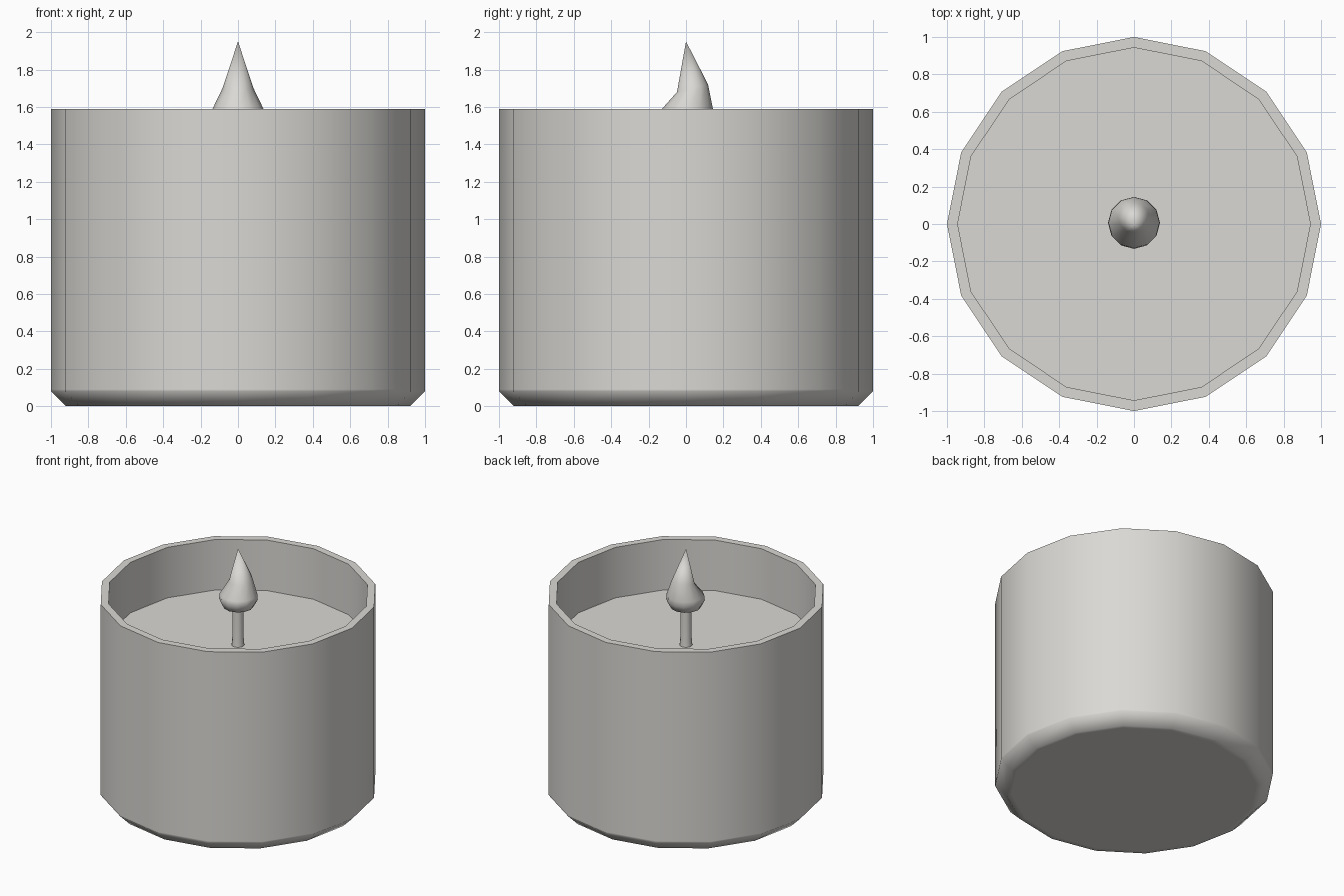
import bpy, bmesh, math

if "Cube" in bpy.data.objects:
    bpy.data.objects.remove(bpy.data.objects["Cube"])

grey = bpy.data.materials.new("warm_grey")
grey.diffuse_color = (0.7, 0.69, 0.66, 1)
grey.use_nodes = True
grey.node_tree.nodes["Principled BSDF"].inputs["Base Color"].default_value = grey.diffuse_color


def lathe(name, rings, sides, angle):
    """Stack rings (radius, z, y offset, tilt); radius 0 makes a single point."""
    bm = bmesh.new()
    loops = []
    for r, z, y0, tilt in rings:
        if r == 0:
            loops.append([bm.verts.new((0, y0, z))])
            continue
        loop = []
        for i in range(sides):
            a = 2 * math.pi * i / sides
            s = math.sin(a)
            loop.append(bm.verts.new((r * math.cos(a), y0 + r * s, z + tilt * s)))
        loops.append(loop)
    for lo, hi in zip(loops, loops[1:]):
        for i in range(sides):
            j = (i + 1) % sides
            if len(lo) == 1:
                bm.faces.new((lo[0], hi[j], hi[i]))
            elif len(hi) == 1:
                bm.faces.new((lo[i], lo[j], hi[0]))
            else:
                bm.faces.new((lo[i], lo[j], hi[j], hi[i]))
    # Flat caps on open ends
    if len(loops[0]) > 1:
        bm.faces.new(loops[0][::-1])
    if len(loops[-1]) > 1:
        bm.faces.new(loops[-1])
    me = bpy.data.meshes.new(name)
    bm.to_mesh(me)
    bm.free()
    ob = bpy.data.objects.new(name, me)
    bpy.context.collection.objects.link(ob)
    me.materials.append(grey)
    bpy.ops.object.select_all(action='DESELECT')
    ob.select_set(True)
    bpy.context.view_layer.objects.active = ob
    bpy.ops.object.shade_smooth_by_angle(angle=math.radians(angle))
    return ob


# Cup with chamfered base, thin rim and the sunken wax surface as last cap
lathe("candle_cup", [(0.88, 0, 0, 0), (0.92, 0, 0, 0), (1.0, 0.08, 0, 0),
                     (1.0, 0.09, 0, 0), (1.0, 1.59, 0, 0),
                     (0.943, 1.59, 0, 0), (0.943, 1.19, 0, 0)], 16, 50)

# Wick
lathe("wick", [(0.046, 1.185, 0, 0), (0.041, 1.25, 0, 0),
               (0.041, 1.49, 0, 0)], 12, 50)

# Flame, leaning back in the middle and ending in a point
lathe("flame", [(0, 1.465, 0, 0), (0.05, 1.468, 0, 0), (0.11, 1.495, 0.003, 0),
                (0.139, 1.55, 0.006, 0), (0.136, 1.59, 0.008, 0),
                (0.083, 1.70, 0.035, 0.02), (0, 1.95, 0, 0)], 12, 60)
